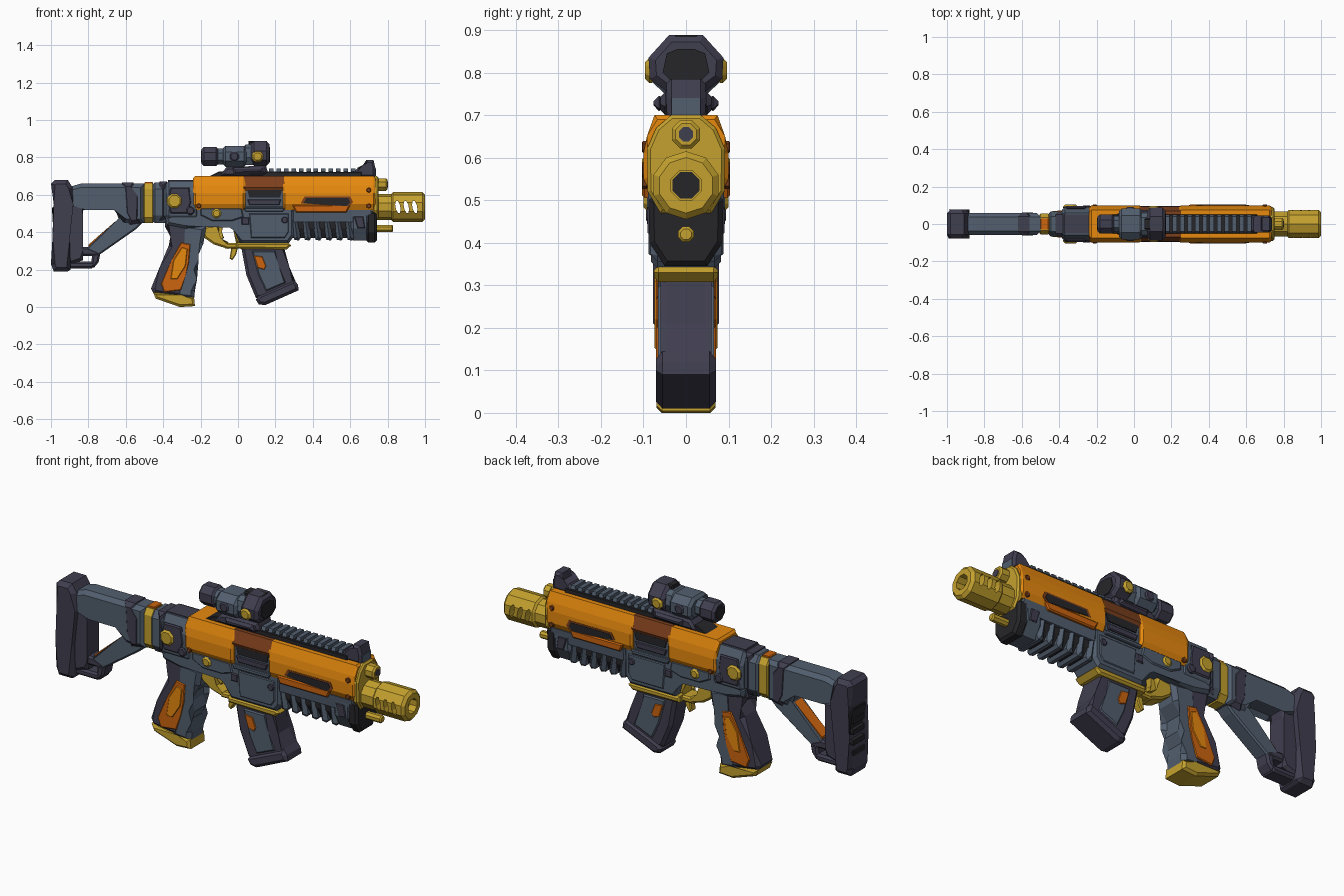
import bpy, bmesh, math


def material(name, r, g, b):
    m = bpy.data.materials.new(name)
    lin = [((c / 255 + 0.055) / 1.055) ** 2.4 for c in (r, g, b)]
    m.diffuse_color = (*lin, 1)
    return m


SLATE = material("slate", 82, 94, 110)
DARK = material("dark_violet_grey", 64, 62, 79)
BLACK = material("black", 38, 38, 42)
ORANGE = material("orange", 232, 138, 14)
RUST = material("deep_orange", 204, 100, 14)
BROWN = material("brown", 125, 64, 28)
GOLD = material("gold", 196, 161, 46)


def prism(name, pts, a, b, mat, bevel=0.0, axis="y"):
    """Extrude a 2D outline from a to b along an axis, chamfering both end caps."""
    place = {"y": lambda p, t: (p[0], t, p[1]),
             "x": lambda p, t: (t, p[0], p[1]),
             "z": lambda p, t: (p[0], p[1], t)}[axis]
    bm = bmesh.new()
    lo = [bm.verts.new(place(p, a)) for p in pts]
    hi = [bm.verts.new(place(p, b)) for p in pts]
    n = len(pts)
    caps = [bm.faces.new(lo), bm.faces.new(hi[::-1])]
    for i in range(n):
        j = (i + 1) % n
        bm.faces.new((lo[i], lo[j], hi[j], hi[i]))
    if bevel:
        edges = list({e for f in caps for e in f.edges})
        bmesh.ops.bevel(bm, geom=edges, offset=bevel, segments=1,
                        affect="EDGES", clamp_overlap=True)
    bmesh.ops.recalc_face_normals(bm, faces=bm.faces[:])
    me = bpy.data.meshes.new(name)
    bm.to_mesh(me)
    bm.free()
    ob = bpy.data.objects.new(name, me)
    bpy.context.collection.objects.link(ob)
    if mat:
        me.materials.append(mat)
    return ob


def slab(name, pts, half, mat, bevel=0.015):
    return prism(name, pts, -half, half, mat, bevel)


def rect(x0, z0, x1, z1):
    return [(x0, z0), (x1, z0), (x1, z1), (x0, z1)]


def ngon(cx, cz, r, n=8, sx=1.0, lean=0.0):
    out = []
    for i in range(n):
        t = math.tau * (i + 0.5) / n
        out.append((cx + r * sx * math.cos(t) + lean * math.sin(t), cz + r * math.sin(t)))
    return out


def sect(half):
    """Mirror a right-hand cross-section (y, z) into a full outline."""
    return half + [(-y, z) for y, z in reversed(half)]


def both(name, pts, y0, y1, mat, bevel=0.0):
    for side, s in (("left", 1), ("right", -1)):
        prism(f"{name}_{side}", pts, s * y0, s * y1, mat, bevel)


# ---- shoulder stock
slab("butt_pad", [(-1, .66), (-.98, .68), (-.91, .68), (-.885, .64), (-.88, .55), (-.90, .36),
                  (-.895, .2), (-.91, .19), (-.985, .19), (-1, .23), (-.97, .38), (-.985, .55)],
     .078, DARK, .03)
slab("butt_back", [(-.995, .53), (-.91, .56), (-.915, .24), (-.985, .24), (-.965, .38)], .074, BLACK, .02)
for i in range(5):
    z = .29 + i * .055
    slab(f"butt_ridge_{i}", rect(-.992, z, -.94, z + .026), .055, BLACK, .01)
slab("stock_post", [(-.92, .60), (-.82, .56), (-.83, .50), (-.83, .30), (-.83, .25), (-.92, .22)], .05, DARK)
slab("stock_beam", [(-.91, .64), (-.84, .66), (-.50, .66), (-.50, .45), (-.61, .45), (-.65, .54),
                    (-.82, .54), (-.91, .52)], .058, SLATE, .02)
slab("stock_beam_collar", [(-.62, .665), (-.56, .665), (-.54, .60), (-.52, .45), (-.58, .44), (-.61, .50)],
     .061, DARK, .02)
slab("stock_strut", [(-.66, .54), (-.61, .47), (-.51, .45), (-.54, .42), (-.74, .28), (-.77, .27),
                     (-.84, .285), (-.63, .47)], .04, SLATE)
slab("foot_top", [(-.91, .32), (-.80, .32), (-.74, .295), (-.75, .274), (-.91, .274)], .042, DARK, .01)
slab("foot_bottom", [(-.91, .243), (-.77, .243), (-.755, .23), (-.78, .207), (-.91, .207)], .042, DARK, .01)
slab("foot_end", [(-.78, .285), (-.735, .29), (-.745, .24), (-.77, .21), (-.785, .22)], .042, DARK, .01)
slab("strut_inlay", [(-.66, .455), (-.64, .472), (-.80, .333), (-.80, .322)], .03, RUST, 0)

# ---- rear receiver
collar = sect([(.03, .45), (.055, .48), (.055, .63), (.035, .66)])
prism("gold_collar", collar, -.505, -.45, GOLD, .006, "x")
prism("collar_cap", rect(-.03, .64, .03, .668), -.50, -.455, RUST, .004, "x")
prism("receiver_neck", sect([(.04, .45), (.066, .49), (.066, .63), (.04, .665)]), -.455, -.37, SLATE, .01, "x")
slab("receiver_neck_clamp", [(-.42, .67), (-.38, .67), (-.38, .47), (-.42, .46)], .07, DARK, .02)
prism("receiver_rear", sect([(.06, .45), (.088, .49), (.092, .61), (.06, .675)]), -.385, -.21, SLATE, .015, "x")
both("receiver_rear_plate", [(-.36, .64), (-.26, .64), (-.25, .56), (-.27, .50), (-.36, .50), (-.38, .56)],
     .08, .095, DARK, .006)
prism("receiver_rear_top", rect(-.375, -.05, -.24, .05), .67, .679, DARK, 0, "z")
both("pivot_pin", ngon(-.34, .567, .042), .08, .104, GOLD, .01)
both("rear_pin_small", ngon(-.255, .515, .024), .08, .1, DARK, .006)

# ---- lower receiver
slab("lower_receiver", [(-.39, .48), (-.24, .55), (.30, .55), (.30, .38), (.27, .34), (.01, .34), (-.01, .42),
                        (-.04, .44), (-.20, .43), (-.28, .42), (-.38, .44)], .082, SLATE, .015)
both("receiver_step", [(-.20, .53), (.02, .53), (.03, .48), (-.03, .46), (-.14, .46), (-.20, .49)],
     .08, .092, SLATE, .008)
both("magazine_well_plate", [(.06, .50), (.27, .50), (.27, .40), (.25, .37), (.07, .37)], .08, .088, SLATE, .006)
both("selector", ngon(-.115, .50, .026), .08, .1, GOLD, .008)
both("bolt_catch", rect(.02, .44, .06, .48), .08, .092, DARK, .005)
both("front_pin", ngon(.25, .465, .018), .08, .094, DARK, .004)

# ---- trigger group
slab("guard_rear", [(-.20, .43), (-.10, .44), (-.112, .40), (-.10, .36), (-.05, .345), (-.05, .31),
                    (-.13, .335), (-.18, .37)], .045, GOLD, .01)
slab("guard_front", [(-.03, .43), (.02, .43), (.02, .34), (-.01, .34), (-.012, .40)], .035, GOLD, .01)
slab("guard_floor", rect(-.07, .312, .02, .342), .045, GOLD, .008)
slab("magazine_well_lip", [(-.01, .345), (.27, .345), (.285, .33), (.26, .308), (-.01, .312)], .075, GOLD, .01)
slab("release_lever", [(-.035, .32), (.0, .32), (-.01, .28), (-.03, .25), (-.045, .26)], .02, GOLD, .005)
slab("trigger", [(-.12, .44), (-.08, .44), (-.09, .40), (-.075, .37), (-.09, .36), (-.12, .39)], .016, GOLD, .004)

# ---- pistol grip
slab("grip_back", [(-.39, .46), (-.25, .46), (-.26, .30), (-.29, .05), (-.45, .07), (-.465, .10),
                   (-.42, .21), (-.37, .33), (-.335, .38), (-.39, .43)], .064, DARK, .02)
slab("grip_front", [(-.31, .45), (-.17, .43), (-.185, .34), (-.23, .29), (-.23, .25), (-.215, .20), (-.24, .15),
                    (-.23, .09), (-.235, .04), (-.34, .05), (-.29, .16), (-.27, .30)], .066, SLATE, .02)
both("grip_inlay", [(-.305, .345), (-.255, .335), (-.262, .24), (-.28, .17), (-.305, .09), (-.395, .08),
                    (-.412, .125), (-.355, .25)], .05, .071, RUST, .004)
both("grip_inlay_top", [(-.30, .32), (-.27, .31), (-.28, .22), (-.325, .15), (-.36, .15), (-.345, .25)],
     .06, .074, ORANGE, .003)
slab("grip_base", [(-.455, .08), (-.30, .052), (-.235, .055), (-.23, .005), (-.31, 0), (-.44, .045)], .069, GOLD, .012)

# ---- magazine
slab("magazine", [(.01, .36), (.235, .36), (.26, .21), (.315, .12), (.14, .04), (.095, .05), (.045, .17)],
     .06, DARK, .015)
both("magazine_panel", [(.075, .30), (.20, .30), (.215, .21), (.255, .13), (.15, .085), (.11, .17)],
     .05, .066, SLATE, .006)
both("magazine_window", [(.085, .275), (.13, .27), (.15, .22), (.14, .20), (.105, .21)], .06, .07, RUST, .003)
slab("magazine_base", [(.115, .065), (.30, .145), (.32, .12), (.325, .09), (.145, .01), (.11, .015), (.095, .04)],
     .07, DARK, .015)

# ---- orange upper cover
upper = sect([(.085, .52), (.1, .55), (.1, .61), (.092, .65), (.074, .70)])
prism("cover_rear", upper, -.24, .04, ORANGE, .012, "x")
prism("cover_front", upper, .24, .735, ORANGE, .01, "x")
prism("cover_middle", sect([(.085, .62), (.094, .64), (.07, .70)]), .03, .25, BROWN, 0, "x")
prism("port_block", sect([(.08, .52), (.083, .62)]), .03, .25, SLATE, 0, "x")
both("port_opening", [(.05, .625), (.235, .625), (.225, .585), (.06, .585)], .07, .088, BLACK)
both("port_cover", [(.05, .575), (.23, .575), (.22, .545), (.06, .545)], .07, .09, DARK, .004)
both("port_frame", [(.03, .53), (.25, .53), (.24, .51), (.04, .51)], .08, .096, SLATE, .004)
both("vent_frame", [(.29, .545), (.60, .545), (.58, .505), (.31, .505)], .08, .103, RUST, .006)
both("vent_surround", [(.335, .555), (.355, .59), (.60, .59), (.615, .56), (.59, .535)], .09, .102, BROWN)
both("vent_slot", [(.35, .555), (.365, .582), (.59, .582), (.60, .56), (.58, .54)], .09, .104, BLACK)
for k, (x, z) in enumerate([(-.21, .54), (.70, .54), (.70, .625)]):
    both(f"cover_bolt_{k}", ngon(x, z, .014, 6), .09, .104, BROWN, .003)

# ---- lower handguard with slanted ribs
prism("handguard_core", sect([(.045, .37), (.07, .42), (.07, .52)]), .28, .70, BLACK, 0, "x")
prism("handguard_band", sect([(.084, .455), (.09, .52)]), .29, .72, SLATE, .008, "x")
for i in range(6):
    x = .285 + i * .057
    slab(f"handguard_rib_{i}", [(x, .47), (x + .034, .47), (x + .05, .37), (x + .04, .355), (x + .015, .36)],
         .084, SLATE, .025)
prism("handguard_nose", sect([(.05, .355), (.086, .42), (.088, .51)]), .605, .70, SLATE, .012, "x")
prism("handguard_cap", sect([(.05, .345), (.086, .40), (.088, .50), (.07, .515)]), .685, .742, BLACK, .012, "x")
both("handguard_cap_plate", [(.62, .485), (.67, .485), (.68, .42), (.64, .42)], .07, .091, DARK, .004)

# ---- muzzle end
prism("front_plate", sect([(.06, .47), (.09, .52), (.092, .62), (.07, .67), (.035, .70)]), .72, .75, GOLD, .008, "x")
prism("gas_tube", ngon(0, .655, .036), .74, .80, GOLD, .008, "x")
prism("gas_tube_bore", ngon(0, .655, .018), .79, .803, DARK, 0, "x")
prism("lower_rod", ngon(0, .42, .02), .73, .83, GOLD, .006, "x")
prism("barrel_root", ngon(0, .535, .07, 10), .73, .83, GOLD, .006, "x")
prism("bore_floor", ngon(0, .535, .034), .82, .838, BLACK, 0, "x")
brake = prism("muzzle_brake", ngon(0, .535, .08, 10), .815, 1.0, GOLD, .014, "x")
cutters = [prism("cut_bore", ngon(0, .535, .038, 8), .835, 1.1, None, 0, "x")]
for i in range(3):
    cutters.append(prism("cut_side", ngon(.855 + i * .045, .535, .034, 8, .4, -.006), -.2, .2, None))
for c in cutters:
    c.hide_render = True
    mod = brake.modifiers.new("cut", "BOOLEAN")
    mod.operation, mod.solver, mod.object = "DIFFERENCE", "EXACT", c
bpy.context.view_layer.update()
cut_mesh = bpy.data.meshes.new_from_object(brake.evaluated_get(bpy.context.evaluated_depsgraph_get()))
brake.modifiers.clear()
brake.data = cut_mesh
for c in cutters:
    bpy.data.objects.remove(c)

# ---- top rail and front sight
slab("rail_base", [(-.16, .695), (-.10, .725), (.66, .722), (.66, .69), (-.16, .69)], .05, BLACK, .006)
for i in range(12):
    x = .165 + i * .04
    prism(f"rail_tooth_{i}", sect([(.036, .71), (.047, .725), (.04, .742)]), x, x + .024, SLATE, 0, "x")
slab("front_sight", [(.60, .695), (.64, .745), (.68, .75), (.685, .785), (.725, .785), (.735, .74), (.735, .695)],
     .046, DARK, .012)
prism("front_sight_face", rect(-.034, .70, .034, .74), .73, .738, SLATE, 0, "x")

# ---- optic
slab("optic_mount", [(-.10, .70), (-.06, .75), (.15, .755), (.16, .72), (.13, .70)], .06, DARK, .012)
both("mount_clamp", [(-.03, .745), (.13, .745), (.14, .715), (-.02, .71)], .05, .076, DARK, .012)
prism("optic_eyepiece", ngon(0, .805, .056), -.195, -.105, DARK, .012, "x")
prism("eyepiece_lens", ngon(0, .805, .035), -.198, -.18, BLACK, 0, "x")
prism("optic_tube", ngon(0, .805, .046), -.12, .10, SLATE, 0, "x")
prism("optic_body", sect([(.05, .75), (.082, .78), (.082, .83), (.045, .862)]), -.08, .045, SLATE, .014, "x")
prism("optic_body_front", sect([(.05, .76), (.07, .80), (.06, .85), (.035, .868)]), .03, .09, SLATE, .01, "x")
prism("optic_bell", sect([(.045, .755), (.085, .785), (.088, .835), (.04, .888)]), .07, .168, DARK, .016, "x")
prism("bell_lens", sect([(.03, .775), (.055, .80), (.045, .845), (.02, .855)]), .15, .172, BLACK, 0, "x")
both("optic_knob", ngon(.105, .805, .032), .07, .096, GOLD, .01)
both("optic_dial", ngon(-.02, .805, .026), .07, .09, DARK, .006)
slab("optic_top_cap", rect(.055, .86, .155, .888), .03, BLACK, .006)
